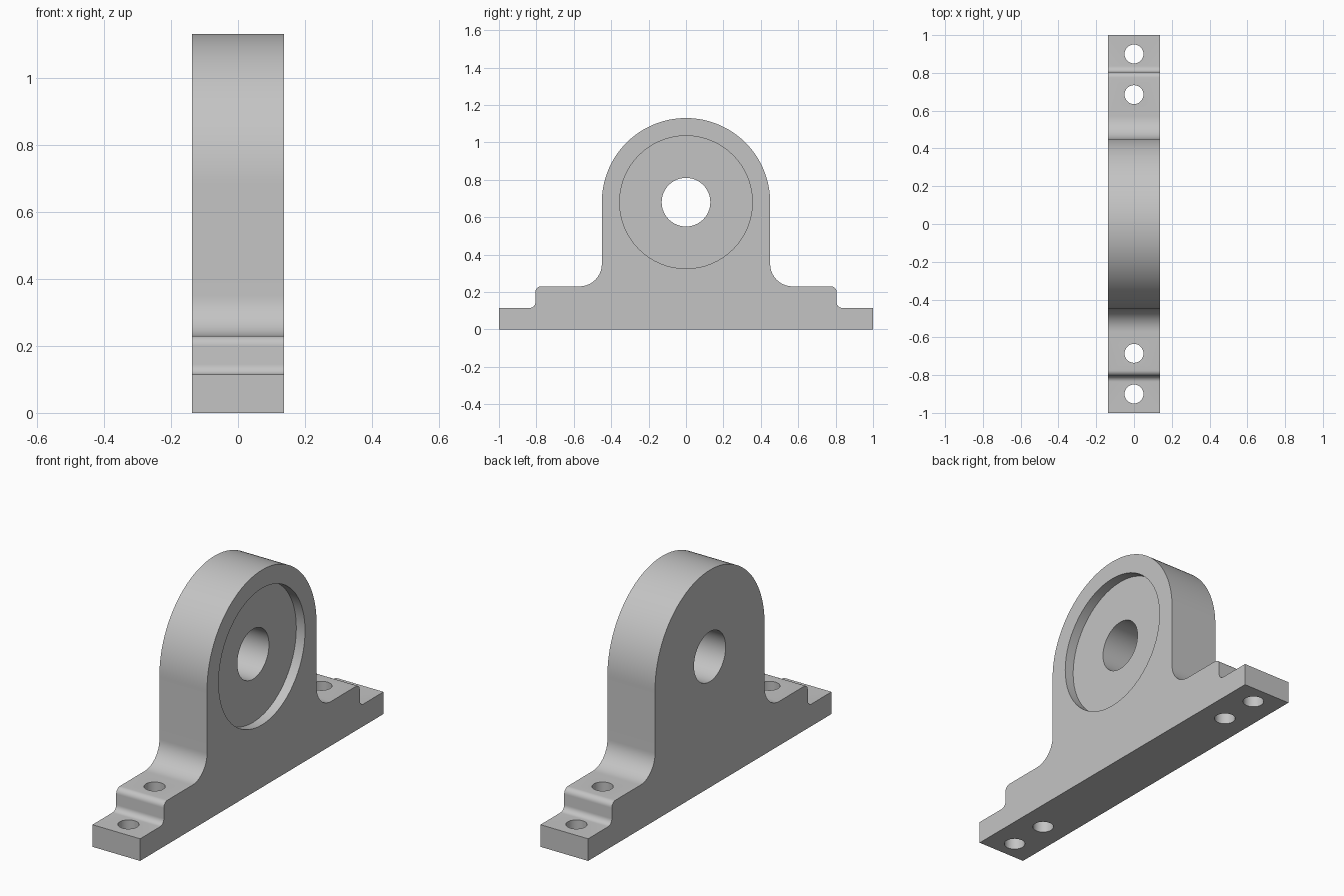
import bpy, bmesh, math

if "Cube" in bpy.data.objects:
    bpy.data.objects.remove(bpy.data.objects["Cube"], do_unlink=True)

HALF_T = 0.137      # half thickness along x
AXIS_Z = 0.68       # bore height
RECESS = 0.05       # recess depth

steel = bpy.data.materials.new("grey_steel")
steel.use_nodes = True
grey = (0.55, 0.55, 0.55, 1)
steel.diffuse_color = grey
steel.node_tree.nodes["Principled BSDF"].inputs["Base Color"].default_value = grey


def arc(cy, cz, r, start, end, n):
    """Points on an arc in the YZ plane, angles in degrees."""
    angles = [math.radians(start + (end - start) * i / n) for i in range(n + 1)]
    return [(cy + r * math.cos(a), cz + r * math.sin(a)) for a in angles]


def cutter(radius, depth, location, along_x=False):
    bpy.ops.mesh.primitive_cylinder_add(
        vertices=64, radius=radius, depth=depth, location=location,
        rotation=(0, math.pi / 2 if along_x else 0, 0))
    ob = bpy.context.object
    ob.name = "hole_cutter"
    ob.hide_render = True
    ob.data.materials.append(steel)
    return ob


# Half outline: foot, rounded step, large fillet, round crown
half = [(1, 0), (1, 0.115)]
half += arc(0.835, 0.145, 0.03, 270, 180, 8)
half += arc(0.775, 0.2, 0.03, 0, 90, 8)
half += arc(0.57, 0.35, 0.12, 270, 180, 16)
half += arc(0, AXIS_Z, 0.45, 0, 90, 32)
outline = half + [(-y, z) for y, z in reversed(half[:-1])]

# Bearing bracket body
bm = bmesh.new()
face = bm.faces.new([bm.verts.new((-HALF_T, y, z)) for y, z in outline])
extruded = bmesh.ops.extrude_face_region(bm, geom=[face])
moved = [v for v in extruded["geom"] if isinstance(v, bmesh.types.BMVert)]
bmesh.ops.translate(bm, verts=moved, vec=(2 * HALF_T, 0, 0))
bmesh.ops.recalc_face_normals(bm, faces=bm.faces)
mesh = bpy.data.meshes.new("bearing_bracket")
bm.to_mesh(mesh)
bm.free()
mesh.materials.append(steel)
bracket = bpy.data.objects.new("bearing_bracket", mesh)
bpy.context.collection.objects.link(bracket)

# Bore, one-sided bearing recess and four bolt holes
cutters = [cutter(0.355, 2 * RECESS, (HALF_T, 0, AXIS_Z), True),
           cutter(0.13, 1, (0, 0, AXIS_Z), True)]
for side in (-1, 1):
    for y in (0.9, 0.685):
        cutters.append(cutter(0.05, 0.8, (0, side * y, 0.1)))

bpy.ops.object.select_all(action="DESELECT")
bracket.select_set(True)
bpy.context.view_layer.objects.active = bracket
for tool in cutters:
    mod = bracket.modifiers.new("cut", "BOOLEAN")
    mod.operation = "DIFFERENCE"
    mod.solver = "EXACT"
    mod.object = tool
    bpy.ops.object.modifier_apply(modifier=mod.name)
    bpy.data.objects.remove(tool, do_unlink=True)

bpy.ops.object.shade_smooth_by_angle(angle=math.radians(30))
